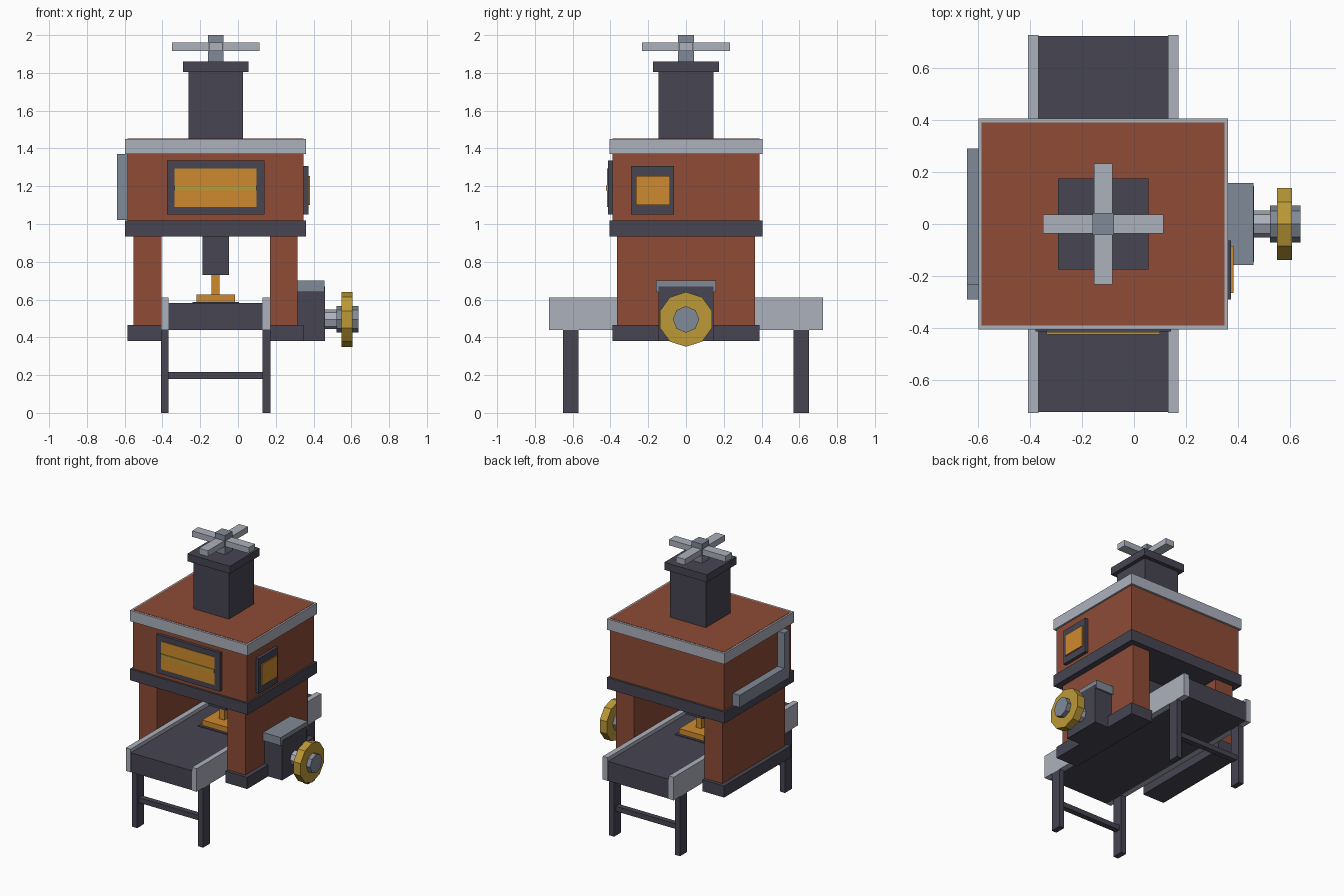
import bpy, math

old = bpy.data.objects.get("Cube")
if old:
    bpy.data.objects.remove(old, do_unlink=True)

CX = -0.118  # centre line of the press body


def material(name, rgb):
    lin = [(c / 255 / 12.92) if c < 11 else ((c / 255 + 0.055) / 1.055) ** 2.4 for c in rgb]
    m = bpy.data.materials.new(name)
    m.use_nodes = True
    m.diffuse_color = (*lin, 1)
    m.node_tree.nodes["Principled BSDF"].inputs["Base Color"].default_value = (*lin, 1)
    return m


brick = material("brick_red", (142, 75, 54))
dark = material("dark_iron", (70, 69, 82))
light = material("light_steel", (172, 177, 188))
steel = material("blue_steel", (128, 138, 151))
gold = material("brass", (188, 153, 54))
orange = material("glowing_orange", (206, 138, 46))


def box(name, mat, x, y, z):
    """Box from (min, max) ranges along each axis."""
    bpy.ops.mesh.primitive_cube_add(size=1, location=[sum(r) / 2 for r in (x, y, z)])
    ob = bpy.context.object
    ob.name = name
    ob.scale = [r[1] - r[0] for r in (x, y, z)]
    bpy.ops.object.transform_apply(location=False, rotation=False, scale=True)
    ob.data.materials.append(mat)
    return ob


def around(centre, half):
    return (centre - half, centre + half)


def disc(name, mat, x, radius, sides):
    """Flat-sided cylinder along x with a corner at the top."""
    bpy.ops.mesh.primitive_cylinder_add(vertices=sides, radius=radius, depth=x[1] - x[0])
    ob = bpy.context.object
    ob.name = name
    # the first corner lies on +y; tip the axis over to x and bring that corner up to +z
    ob.rotation_euler = (math.pi / 2, 0, math.pi / 2)
    ob.location = (sum(x) / 2, 0, 0.495)
    ob.data.materials.append(mat)


# Furnace body, bands and roof
box("furnace_body", brick, around(CX, 0.466), around(0, 0.39), (1.0, 1.452))
box("roof_band", light, around(CX, 0.479), around(0, 0.405), (1.37, 1.45))
box("lower_band", dark, around(CX, 0.479), around(0, 0.405), (0.935, 1.018))

# Chimney and cross handle
box("chimney", dark, around(CX, 0.145), around(0, 0.145), (1.45, 1.81))
box("chimney_cap", dark, around(CX, 0.173), around(0, 0.174), (1.805, 1.86))
box("handle_post", steel, around(CX, 0.042), around(0, 0.042), (1.86, 2.0))
box("handle_bar_x", light, around(CX, 0.231), around(0, 0.036), (1.917, 1.96))
box("handle_bar_y", light, around(CX, 0.036), around(0, 0.233), (1.917, 1.96))

# Wall legs, feet, conveyor rails and stand legs on both sides
for side, s in (("right", -1), ("left", 1)):
    box(side + "_wall", brick, around(CX + s * 0.361, 0.073), around(0, 0.364), (0.46, 0.94))
    box(side + "_foot", dark, around(CX + s * 0.378, 0.088), around(0, 0.39), (0.38, 0.465))
    rail_x = around(CX + s * 0.269, 0.02)
    box(side + "_rail", light, rail_x, around(0, 0.725), (0.44, 0.61))
    for end, e in (("front", -1), ("back", 1)):
        box(f"{end}_{side}_stand_leg", dark, rail_x, around(e * 0.61, 0.04), (0, 0.44))

# Conveyor belt and stand crossbars
box("conveyor_belt", dark, around(CX, 0.25), around(0, 0.722), (0.44, 0.583))
for end, e in (("front", -1), ("back", 1)):
    box(end + "_crossbar", dark, around(CX, 0.25), around(e * 0.61, 0.02), (0.18, 0.217))

# Press ram
box("ram_cylinder", dark, around(CX, 0.071), around(0, 0.071), (0.73, 0.94))
box("ram_rod", orange, around(CX, 0.021), around(0, 0.021), (0.62, 0.735))
box("ram_foot", orange, around(CX, 0.102), around(0, 0.102), (0.587, 0.627))
box("press_plate", dark, around(CX, 0.122), around(0, 0.122), (0.582, 0.588))

# Front window
box("front_window_frame", dark, around(CX, 0.259), (-0.412, -0.38), (1.05, 1.335))
box("front_window_glow", orange, around(CX, 0.217), (-0.417, -0.40), (1.09, 1.295))
box("front_window_bar", gold, around(CX, 0.217), (-0.423, -0.41), (1.178, 1.205))

# Side window
box("side_window_frame", dark, (0.33, 0.372), (-0.29, -0.063), (1.05, 1.307))
box("side_window_glow", orange, (0.35, 0.381), (-0.265, -0.085), (1.1, 1.255))

# Bent pipe on the right wall
box("pipe_horizontal", steel, (-0.64, -0.575), around(0, 0.29), (1.02, 1.11))
box("pipe_vertical", steel, (-0.64, -0.575), (-0.29, -0.23), (1.02, 1.37))

# Gearbox and hand wheel
box("gearbox", dark, (0.30, 0.461), around(0, 0.145), (0.38, 0.67))
box("gearbox_cap", steel, (0.305, 0.459), around(0, 0.158), (0.64, 0.70))
disc("wheel_axle", light, (0.45, 0.53), 0.052, 8)
disc("wheel_hub", steel, (0.522, 0.638), 0.07, 8)
disc("hand_wheel", gold, (0.549, 0.606), 0.145, 10)
